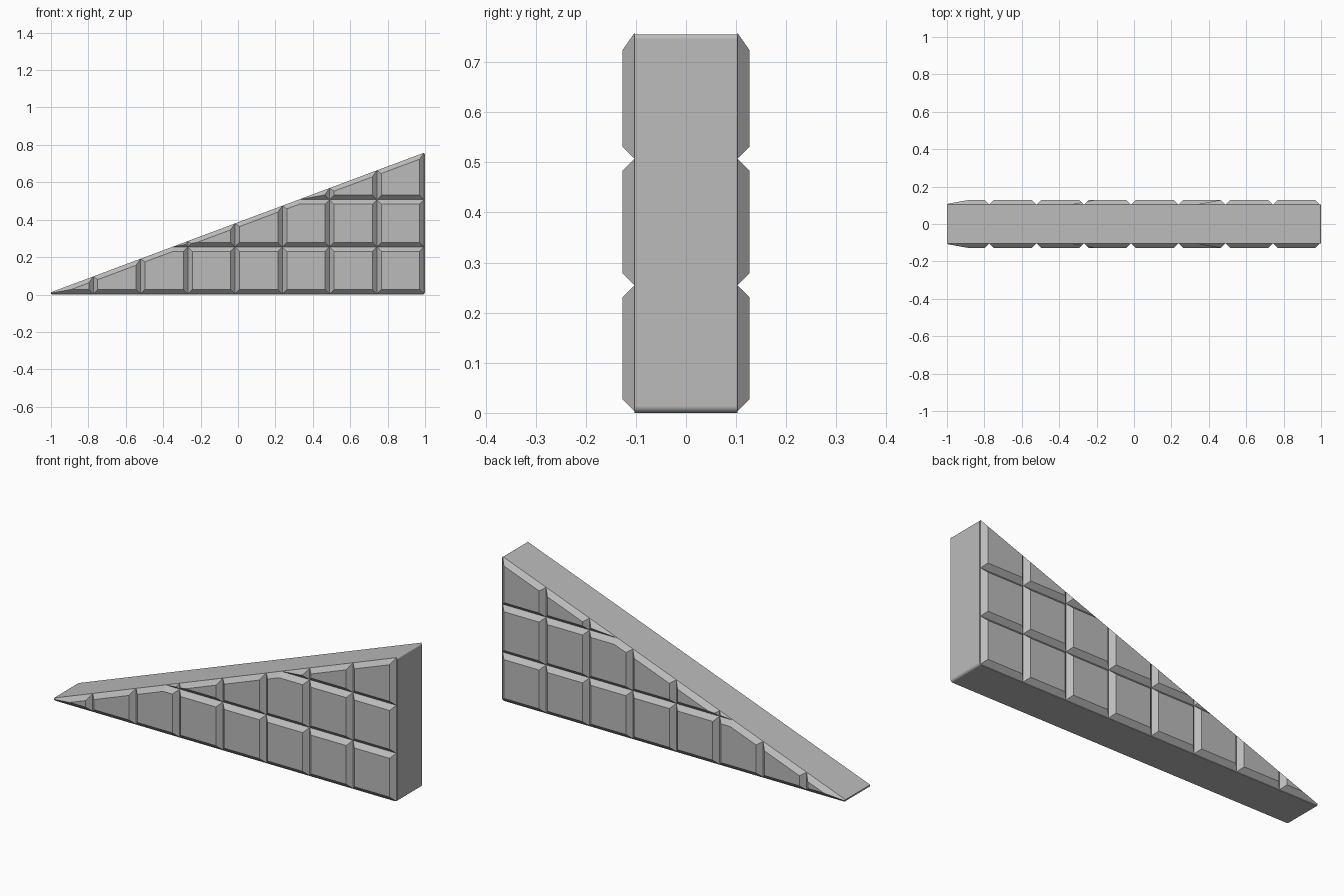
import bpy, bmesh, math
from mathutils import Vector

cube = bpy.data.objects.get("Cube")
if cube:
    bpy.data.objects.remove(cube, do_unlink=True)

CORE_Y, TILE_Y = 0.103, 0.127
STEP = 0.2527
X_END, Z_LOW, Z_TIP, Z_TOP = 1.0, 0.0, 0.012, 0.76

stone = bpy.data.materials.new("stone grey")
stone.use_nodes = True
GREY = (0.5, 0.5, 0.5, 1)
stone.diffuse_color = GREY
stone.node_tree.nodes["Principled BSDF"].inputs["Base Color"].default_value = GREY


def finish(bm, name):
    bmesh.ops.recalc_face_normals(bm, faces=bm.faces)
    mesh = bpy.data.meshes.new(name)
    bm.to_mesh(mesh)
    bm.free()
    mesh.materials.append(stone)
    obj = bpy.data.objects.new(name, mesh)
    bpy.context.collection.objects.link(obj)
    return obj


# Wedge core: extruded side profile with two rounded upright-end edges
bm = bmesh.new()
profile = [(-1, 0.004), (-0.99, Z_LOW), (X_END, Z_LOW), (X_END, Z_TOP), (-1, Z_TIP)]
face = bm.faces.new([bm.verts.new((x, -CORE_Y, z)) for x, z in profile])
ext = bmesh.ops.extrude_face_region(bm, geom=[face])
moved = [v for v in ext["geom"] if isinstance(v, bmesh.types.BMVert)]
bmesh.ops.translate(bm, verts=moved, vec=(0, 2 * CORE_Y, 0))
corners = [e for e in bm.edges
           if all(v.co.x > 0.99 for v in e.verts)
           and abs(e.verts[0].co.y - e.verts[1].co.y) > 0.1]
bmesh.ops.bevel(bm, geom=corners, offset=0.014, segments=3, profile=0.5, affect='EDGES')
core = finish(bm, "wedge_core")
bpy.context.view_layer.objects.active = core
core.select_set(True)
bpy.ops.object.shade_smooth_by_angle(angle=math.radians(40))
weighted = core.modifiers.new("flat_sides", 'WEIGHTED_NORMAL')
weighted.keep_sharp = True


def cut(bm, point, normal, fill=True):
    """Trim away everything on the normal side of a plane."""
    geom = bm.verts[:] + bm.edges[:] + bm.faces[:]
    res = bmesh.ops.bisect_plane(bm, geom=geom, dist=1e-6, plane_co=point,
                                 plane_no=normal, clear_outer=True)
    edges = [e for e in res["geom_cut"] if isinstance(e, bmesh.types.BMEdge)]
    if fill and len(edges) > 2:
        bmesh.ops.contextual_create(bm, geom=edges)


def tile(x0, x1, z0, z1, name):
    """Raised block with bevelled rims, trimmed by the slope, on both faces."""
    bm = bmesh.new()
    bmesh.ops.create_cube(bm, size=1)
    for v in bm.verts:
        v.co = ((x0 + x1) / 2 + v.co.x, -TILE_Y + 0.1 * (v.co.y + 0.5),
                (z0 + z1) / 2 + v.co.z)
    slope = Vector((Z_TIP - Z_TOP, 0, 2)).normalized()
    rims = [((x0, z0), Vector((-1, 0, 0))), ((x1, z0), Vector((1, 0, 0))),
            ((x0, z0), Vector((0, 0, -1))), ((x0, z1), Vector((0, 0, 1))),
            ((-1, Z_TIP), slope)]
    for (x, z), out in rims:
        cut(bm, (x, -CORE_Y, z), out + Vector((0, -1, 0)))
    cut(bm, (0, -CORE_Y, 0), (0, 1, 0), fill=False)
    if not bm.faces:
        bm.free()
        return
    # outward normals before the rear copy is mirrored
    for f in bm.faces:
        f.normal_update()
        if f.normal.y > 0:
            f.normal_flip()
    back = bmesh.ops.duplicate(bm, geom=bm.verts[:] + bm.edges[:] + bm.faces[:])["geom"]
    for v in back:
        if isinstance(v, bmesh.types.BMVert):
            v.co.y *= -1
    bmesh.ops.reverse_faces(bm, faces=[f for f in back if isinstance(f, bmesh.types.BMFace)])
    finish(bm, name)


# Rows of tiles counted from the tall end, the last one reaching the tip
for row in range(3):
    z0 = Z_LOW + 0.003 + row * 0.252
    for col in range(8):
        x1 = 0.995 - col * STEP
        x0 = max(x1 - STEP, -1.0)
        if Z_TIP + (x1 + 1) * (Z_TOP - Z_TIP) / 2 > z0 + 0.005:
            tile(x0, x1, z0, z0 + 0.252, f"tile_row{row + 1}_{col + 1}")
